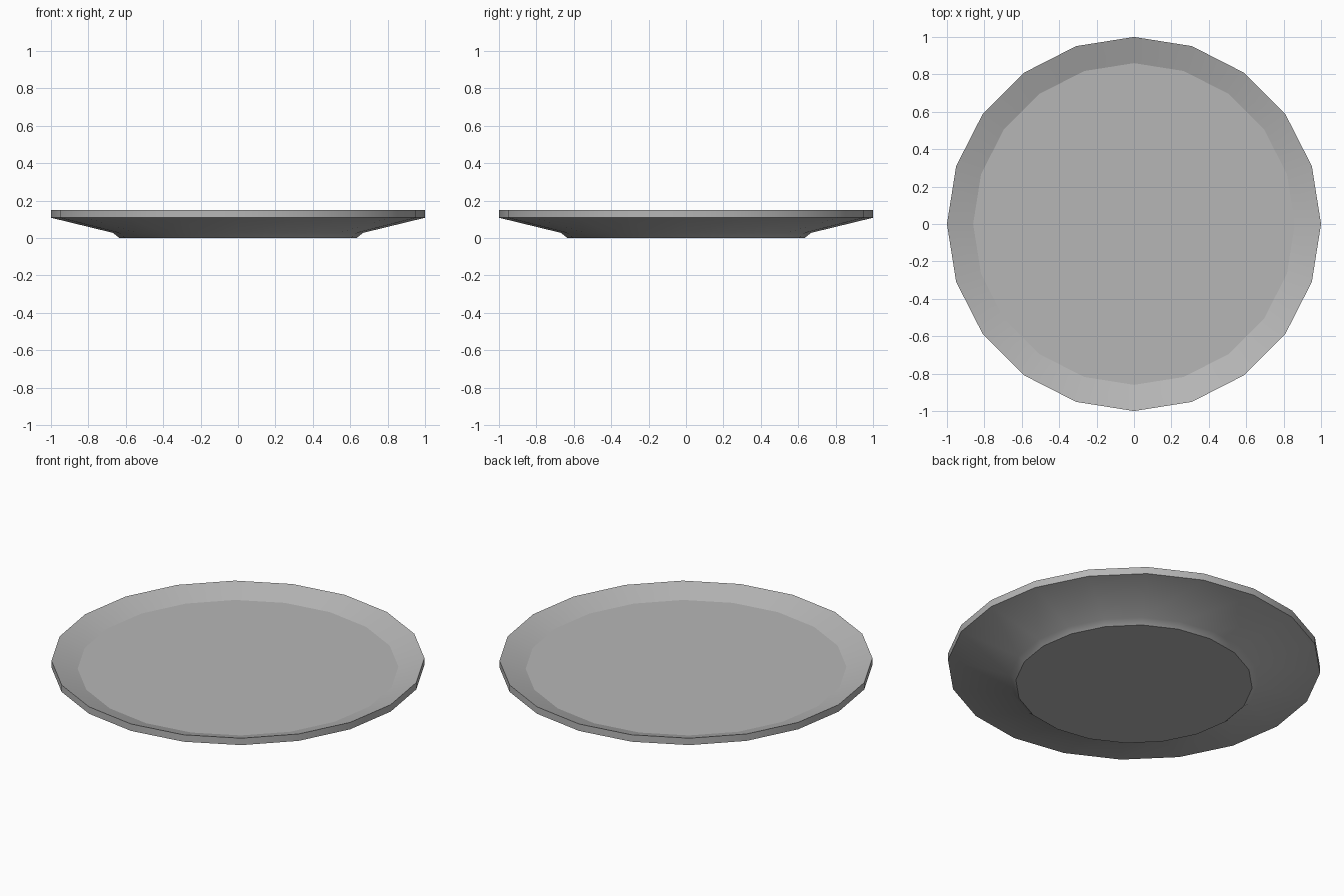
import bpy, bmesh, math

if "Cube" in bpy.data.objects:
    bpy.data.objects.remove(bpy.data.objects["Cube"])

SIDES = 20
# Profile (radius, height) from the foot up to the dished floor
PROFILE = [(0.635, 0.0), (0.668, 0.027), (1.0, 0.108), (1.0, 0.149), (0.86, 0.10)]
SHARP_RINGS = {0, 2, 3, 4}

bm = bmesh.new()
rings = []
for r, z in PROFILE:
    rings.append([bm.verts.new((r * math.cos(2 * math.pi * i / SIDES),
                                r * math.sin(2 * math.pi * i / SIDES), z))
                  for i in range(SIDES)])

# Walls between rings
for a, b in zip(rings, rings[1:]):
    for i in range(SIDES):
        j = (i + 1) % SIDES
        bm.faces.new((a[i], a[j], b[j], b[i])).smooth = True

# Flat underside and flat eating surface
bm.faces.new(rings[0][::-1])
bm.faces.new(rings[-1])

# Crisp creases around foot, rim and floor
for k in SHARP_RINGS:
    for i in range(SIDES):
        bm.edges.get((rings[k][i], rings[k][(i + 1) % SIDES])).smooth = False

bmesh.ops.recalc_face_normals(bm, faces=bm.faces[:])
mesh = bpy.data.meshes.new("plate")
bm.to_mesh(mesh)
bm.free()

# Dark grey glaze
glaze = bpy.data.materials.new("glaze")
glaze.diffuse_color = (0.47, 0.47, 0.47, 1)
glaze.use_nodes = True
glaze.node_tree.nodes["Principled BSDF"].inputs["Base Color"].default_value = glaze.diffuse_color
mesh.materials.append(glaze)

plate = bpy.data.objects.new("plate", mesh)
bpy.context.collection.objects.link(plate)
